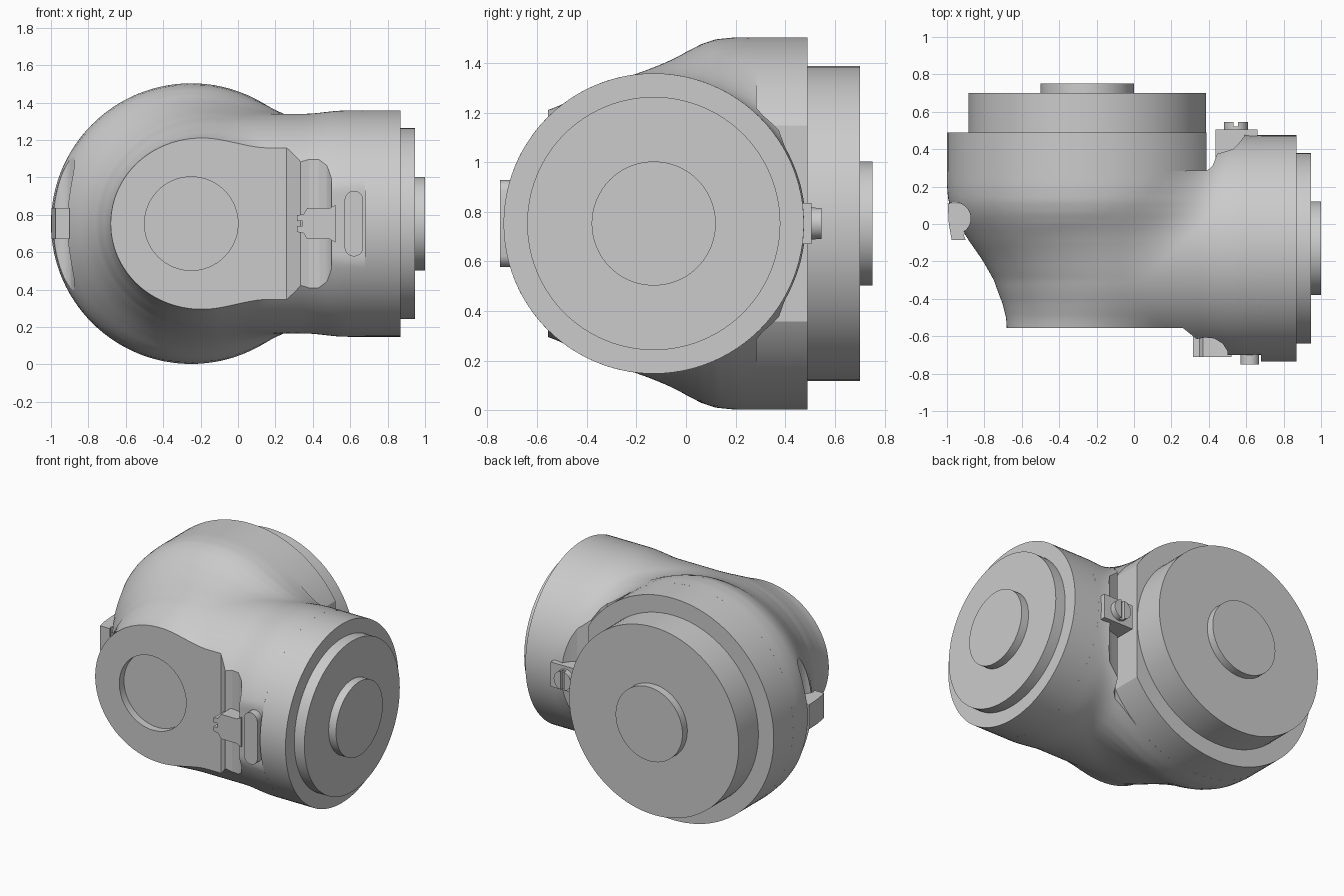
import bpy, bmesh, math
from mathutils import Vector, Matrix

if "Cube" in bpy.data.objects:
    bpy.data.objects.remove(bpy.data.objects["Cube"])

CX, CY, CZ = -0.25, -0.13, 0.753     # axis positions of the two round ends


def finish(name, bm, smooth=True):
    bmesh.ops.recalc_face_normals(bm, faces=bm.faces[:])
    me = bpy.data.meshes.new(name)
    bm.to_mesh(me)
    bm.free()
    ob = bpy.data.objects.new(name, me)
    bpy.context.collection.objects.link(ob)
    if smooth:
        shade(ob)
    return ob


def select(ob):
    bpy.ops.object.select_all(action='DESELECT')
    ob.select_set(True)
    bpy.context.view_layer.objects.active = ob


def shade(ob):
    select(ob)
    bpy.ops.object.shade_smooth_by_angle(angle=math.radians(30))


def prism(name, pts, lo, hi, axis='z'):
    """Extrude an xy outline along z, or an xz outline along y."""
    put = (lambda a, b, t: (a, b, t)) if axis == 'z' else (lambda a, b, t: (a, t, b))
    bm = bmesh.new()
    face = bm.faces.new([bm.verts.new(put(a, b, lo)) for a, b in pts])
    ext = bmesh.ops.extrude_face_region(bm, geom=[face])
    verts = [g for g in ext['geom'] if isinstance(g, bmesh.types.BMVert)]
    bmesh.ops.translate(bm, verts=verts, vec=put(0, 0, hi - lo))
    return finish(name, bm)


def disc(name, axis, r, lo, hi, c, seg=96):
    """Closed cylinder along x, y or z between lo and hi, centred on c."""
    rot = {'x': Matrix.Rotation(math.pi / 2, 4, 'Y'),
           'y': Matrix.Rotation(math.pi / 2, 4, 'X'), 'z': Matrix()}[axis]
    pos = Vector(c)
    pos['xyz'.index(axis)] = (lo + hi) / 2
    bm = bmesh.new()
    bmesh.ops.create_cone(bm, cap_ends=True, segments=seg, radius1=r, radius2=r,
                          depth=hi - lo, matrix=Matrix.Translation(pos) @ rot)
    return finish(name, bm)


def box(name, x, y, z):
    return prism(name, [(x[0], y[0]), (x[1], y[0]), (x[1], y[1]), (x[0], y[1])], *z)


def cut(ob, *cutters):
    for c in cutters:
        c.hide_render = True
        m = ob.modifiers.new('cut', 'BOOLEAN')
        m.operation, m.solver, m.object = 'DIFFERENCE', 'EXACT', c
        select(ob)
        bpy.ops.object.modifier_apply(modifier=m.name)
    for c in set(cutters):
        bpy.data.objects.remove(c)
    shade(ob)


# Cast housing: large tapered round blended into the side barrel
TAPER = [(-2, .43), (-.5, .43), (-.42, .445), (-.3, .49), (-.2, .555), (-.1, .625),
         (0, .69), (.06, .722), (.12, .742), (.2, .75), (2, .75)]


def taper(y):
    for (a, ra), (b, rb) in zip(TAPER, TAPER[1:]):
        if y <= b:
            return ra + (rb - ra) * (y - a) / (b - a)
    return .75


def field(p):
    z = p.z - CZ
    da = math.hypot(p.x - CX, z) - taper(p.y)
    t = min(max((p.x - .35) / .23, 0), 1)
    rb = .587 + .018 * t * t * (3 - 2 * t)
    db = math.sqrt(min(p.x + .1, 0) ** 2 + (p.y - CY) ** 2 + z * z) - rb
    k = .15
    h = max(k - abs(da - db), 0) / k
    d = min(da, db) - h * h * k / 4
    return max(d, -.7 - p.y, p.y - .5, p.x - .8)


core = Vector((-.05, -.1, CZ))
bm = bmesh.new()
bmesh.ops.create_uvsphere(bm, u_segments=180, v_segments=100, radius=1)
for v in bm.verts:
    d, lo, hi = v.co.normalized(), 0, 1.6
    for _ in range(18):
        mid = (lo + hi) / 2
        if field(core + d * mid) < 0:
            lo = mid
        else:
            hi = mid
    v.co = core + d * lo
housing = finish('housing', bm)

front_cut = prism('front_cutter', [(-1.5, -.555), (.26, -.555), (.335, -.615), (.38, -.607),
                  (.43, -.612), (.475, -.64), (.5, -.68), (.51, -1), (-1.5, -1)], -.5, 2)
back_cut = prism('back_cutter', [(-1.5, .28), (.39, .285), (.42, .31), (.445, .375), (.53, .40),
                 (.56, .43), (.59, .47), (.6, .9), (-1.5, .9)], -.5, 2)
cut(housing, front_cut, back_cut,
    box('end_cutter', (.68, 1.5), (-2, 2), (-1, 3)),
    disc('left_pocket_cutter', 'z', .085, -.5, 2, (-.958, .03, 0), 32),
    disc('port_cutter', 'y', .25, -.7, -.505, (CX, 0, CZ)))

# Back flange, stepped and trimmed flat on the side of the barrel
for name, r, lo, hi in (('back_flange', .75, .28, .49), ('back_step', .635, .485, .70)):
    ob = disc(name, 'y', r, lo, hi, (CX, 0, CZ))
    cut(ob, box('flat_cutter', (.387, 1.5), (-1, 2), (-1, 3)))
disc('back_boss', 'y', .25, .69, .752, (CX, 0, CZ))

# Side flange stack
disc('side_flange', 'x', .605, .68, .87, (0, CY, CZ))
disc('side_step', 'x', .51, .86, .945, (0, CY, CZ))
disc('side_boss', 'x', .25, .94, 1.0, (0, CY, CZ))

# Front clip with notched tip, and raised pill next to it
half = [(.345, .014), (.315, .014), (.315, .045), (.35, .05), (.37, .083), (.49, .083), (.52, .1)]
prism('front_clip', [(x, CZ + w) for x, w in half] + [(x, CZ - w) for x, w in reversed(half)],
      -.712, -.59, 'y')
pill = []
for i in range(24):
    a = math.pi * (i + .5) / 12
    pill.append((.62 + .05 * math.cos(a), CZ + .05 * math.sin(a) + math.copysign(.125, math.sin(a))))
prism('front_pill', pill, -.75, -.68, 'y')

# Left clip
prism('left_clip', [(-.996, .11), (-.99, 0), (-.975, -.085), (-.9, -.085), (-.91, -.06),
                    (-.86, .03), (-.9, .11)], CZ - .083, CZ + .083)

# Back clip with slotted screw
prism('back_clip', [(.435, .33), (.435, .505), (.66, .505), (.66, .44), (.5, .33)],
      CZ - .083, CZ + .083)
screw = disc('screw_head', 'y', .064, .49, .545, (.545, 0, CZ), 32)
cut(screw, box('slot_cutter', (.533, .557), (.522, .6), (.5, 1)))
